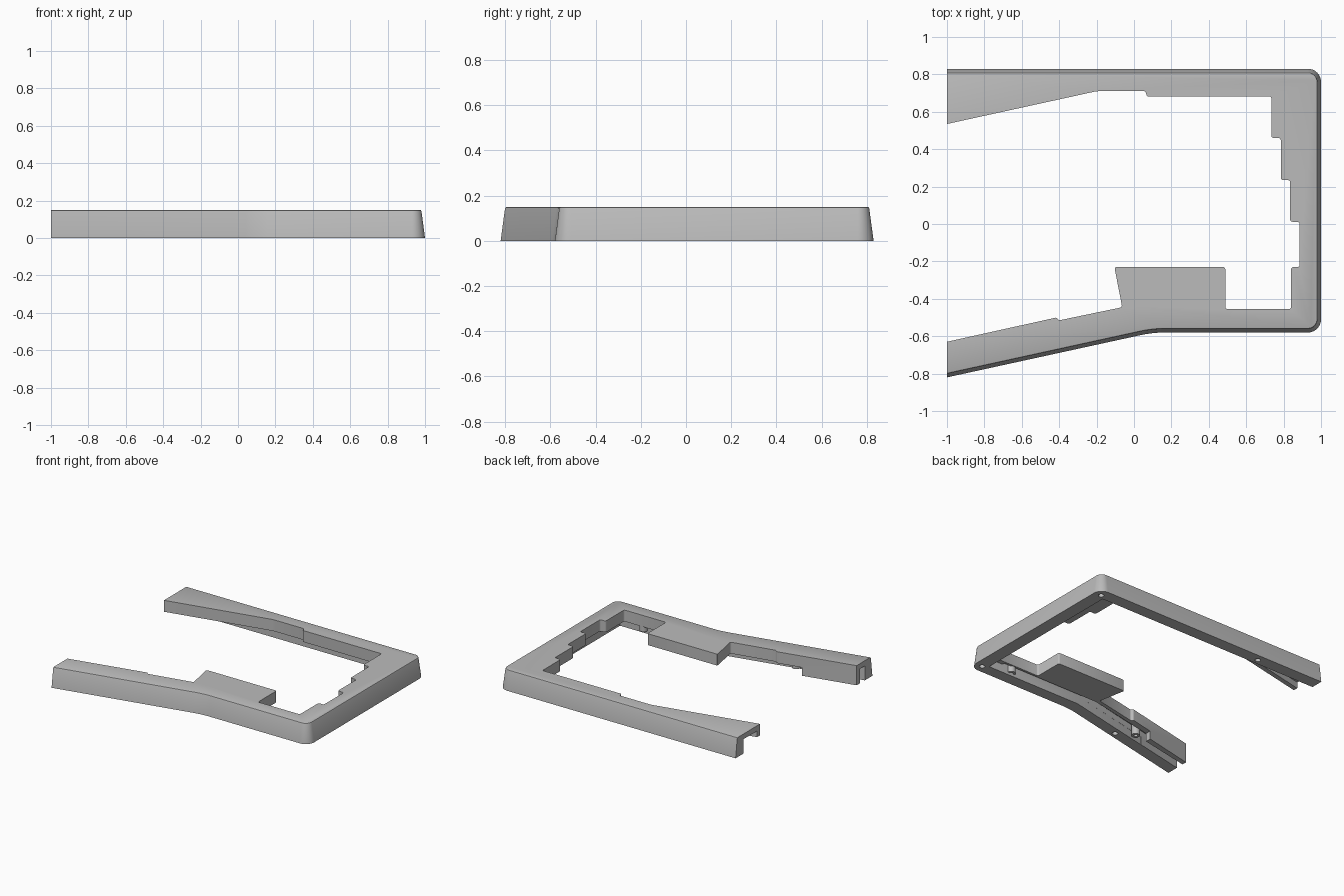
import bpy, bmesh
from mathutils import Vector

if "Cube" in bpy.data.objects:
    bpy.data.objects.remove(bpy.data.objects["Cube"])

grey = bpy.data.materials.new("case grey")
grey.use_nodes = True
grey.diffuse_color = (0.5, 0.5, 0.5, 1)
bsdf = next(n for n in grey.node_tree.nodes if n.type == 'BSDF_PRINCIPLED')
bsdf.inputs["Base Color"].default_value = (0.5, 0.5, 0.5, 1)
bsdf.inputs["Roughness"].default_value = 0.6


def fillet(points, radii, steps):
    """Round the corners of a polygon with quadratic arcs."""
    out = []
    n = len(points)
    for i, r in enumerate(radii):
        p = Vector(points[i])
        if r <= 0:
            out.append(p)
            continue
        a = (Vector(points[i - 1]) - p).normalized() * r + p
        b = (Vector(points[(i + 1) % n]) - p).normalized() * r + p
        # weight of the corner point gives a near-circular arc
        w = 0.7
        for k in range(steps + 1):
            t = k / steps
            u, v, q = (1 - t) ** 2, 2 * w * t * (1 - t), t * t
            out.append((a * u + p * v + b * q) / (u + v + q))
    return out


def loft(name, layers):
    """Solid through matching outlines: layers are (z, outline)."""
    bm = bmesh.new()
    rings = [[bm.verts.new((p[0], p[1], z)) for p in pts] for z, pts in layers]
    bm.faces.new(rings[0])
    bm.faces.new(rings[-1])
    n = len(rings[0])
    for lo, hi in zip(rings, rings[1:]):
        for i in range(n):
            j = (i + 1) % n
            bm.faces.new((lo[i], lo[j], hi[j], hi[i]))
    bmesh.ops.recalc_face_normals(bm, faces=bm.faces)
    mesh = bpy.data.meshes.new(name)
    bm.to_mesh(mesh)
    bm.free()
    mesh.materials.append(grey)
    ob = bpy.data.objects.new(name, mesh)
    bpy.context.collection.objects.link(ob)
    return ob


def prism(name, pts, z0, z1):
    return loft(name, [(z0, pts), (z1, pts)])


def cylinder(name, x, y, r, z0, z1):
    bpy.ops.mesh.primitive_cylinder_add(vertices=20, radius=r, depth=z1 - z0,
                                        location=(x, y, (z0 + z1) / 2))
    ob = bpy.context.object
    ob.name = name
    ob.data.materials.append(grey)
    return ob


def activate(ob):
    bpy.ops.object.select_all(action='DESELECT')
    ob.select_set(True)
    bpy.context.view_layer.objects.active = ob


def cut(ob, cutter):
    activate(ob)
    mod = ob.modifiers.new("cut", 'BOOLEAN')
    mod.operation, mod.solver, mod.object = 'DIFFERENCE', 'EXACT', cutter
    bpy.ops.object.modifier_apply(modifier=mod.name)
    bpy.data.objects.remove(cutter)


def outer(d):
    pts = [(-1, 0.83 - d), (1 - d, 0.83 - d), (1 - d, -0.58 + d),
           (0.1, -0.58 + d), (-1, -0.82 + d)]
    return fillet(pts, [0, 0.07 - d, 0.07 - d, 0.06, 0], 8)


# Case body with sloping outside wall and a softened top edge
case = loft("case_frame", [(0, outer(0)), (0.142, outer(0.019)),
                           (0.148, outer(0.022)), (0.15, outer(0.027))])

# Stepped opening
opening = [(-1.2, 0.491), (-0.2, 0.71), (0.06, 0.71), (0.07, 0.682), (0.735, 0.682),
           (0.735, 0.46), (0.785, 0.46), (0.785, 0.235), (0.835, 0.235),
           (0.835, 0.012), (0.885, 0.012), (0.885, -0.23), (0.84, -0.23),
           (0.84, -0.455), (0.488, -0.455), (0.488, -0.23), (-0.105, -0.23),
           (-0.063, -0.445), (-0.4, -0.515), (-0.415, -0.5), (-1.2, -0.674)]
radii = [0 if abs(p[0]) > 1 else 0.012 for p in opening]
radii[2] = radii[3] = radii[18] = radii[19] = 0.006
cut(case, prism("opening_cutter", fillet(opening, radii, 3), -0.1, 0.3))

# Underside: raised inner lip, full-height outer wall
under = [(-1.1, 0.735), (0.9, 0.735), (0.9, -0.49), (0.1, -0.49),
         (-0.6, -0.643), (-0.6, -0.5), (-1.1, -0.6)]
cut(case, prism("underside_cutter", under, -0.1, 0.063))

# Channels between the outer wall and the inner lip
back_channel = [(-1.1, 0.735), (-0.25, 0.735), (-1.1, 0.549)]
front_channel = [(-1.1, -0.75), (0.1, -0.49), (0.78, -0.49), (0.78, -0.472),
                 (-0.05, -0.472), (-1.1, -0.688)]
for pts in (back_channel, front_channel):
    cut(case, prism("channel_cutter", pts, -0.1, 0.11))

# Screw holes in the bottom rim
for x, y in [(0.94, 0.765), (0.94, -0.52), (-0.47, 0.776), (-0.365, -0.64)]:
    cut(case, cylinder("hole_cutter", x, y, 0.02, -0.05, 0.06))

activate(case)
bpy.ops.object.shade_smooth_by_angle(angle=0.6)

# Mounting bosses in the front channel
for i, (x, y) in enumerate([(0.7, -0.49), (-0.515, -0.595)]):
    boss = cylinder(f"boss_{i + 1}", x, y, 0.03, 0.02, 0.12)
    cut(boss, cylinder("boss_hole_cutter", x, y, 0.013, -0.02, 0.07))
    activate(boss)
    bpy.ops.object.shade_smooth_by_angle(angle=0.6)
